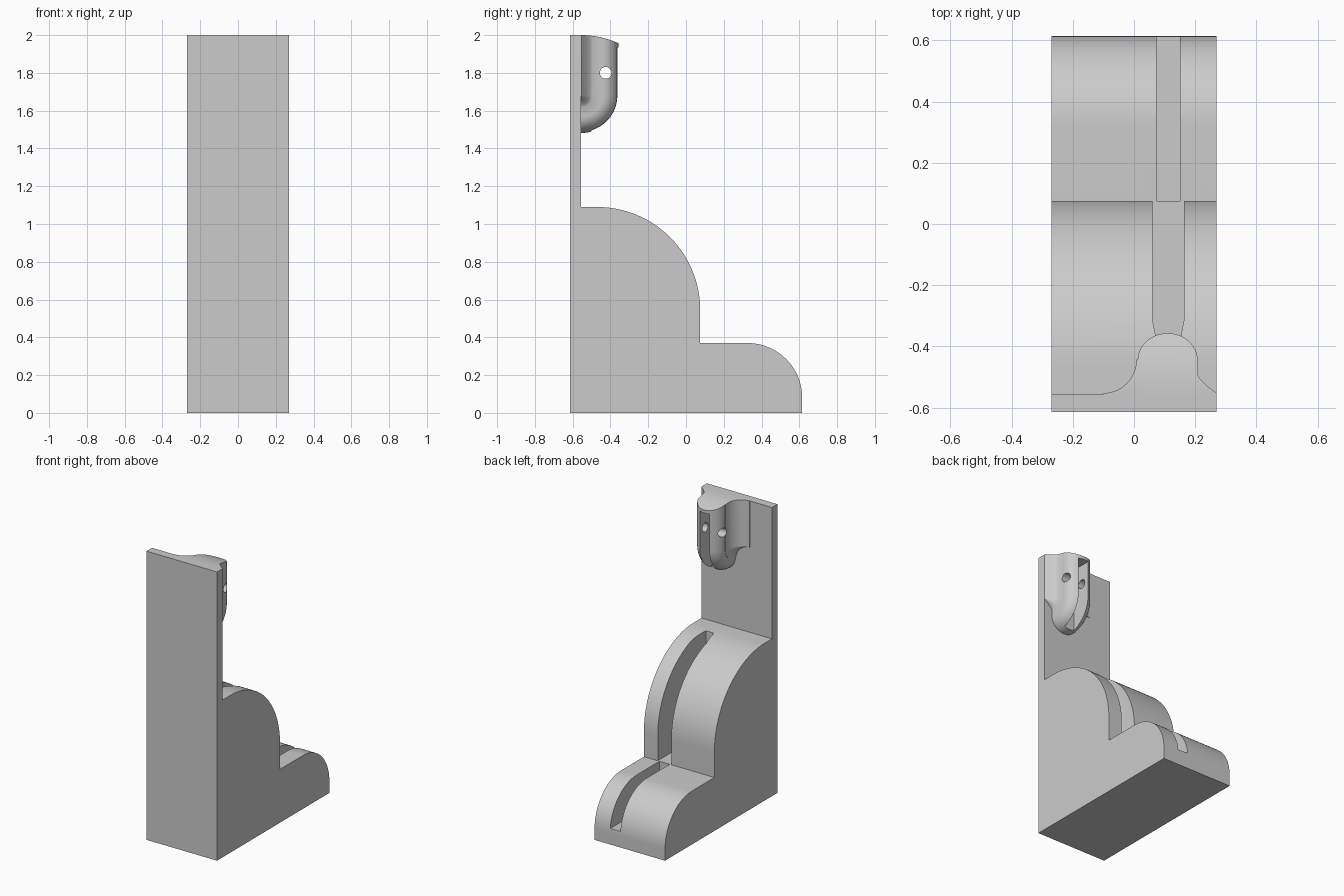
import bpy
import bmesh
from math import sin, cos, pi, radians

if "Cube" in bpy.data.objects:
    bpy.data.objects.remove(bpy.data.objects["Cube"])

grey = bpy.data.materials.new("plain grey")
grey.use_nodes = True
grey.diffuse_color = (0.6, 0.6, 0.6, 1)
grey.node_tree.nodes["Principled BSDF"].inputs["Base Color"].default_value = (0.6, 0.6, 0.6, 1)


def arc(cx, cy, r, start, end, n, ry=None):
    """Points on an arc, angles in degrees."""
    ry = r if ry is None else ry
    angles = [radians(start + (end - start) * i / n) for i in range(n + 1)]
    return [(cx + r * cos(a), cy + ry * sin(a)) for a in angles]


def loft(name, sections):
    """Closed solid through a row of matching point loops."""
    bm = bmesh.new()
    loops = [[bm.verts.new(p) for p in s] for s in sections]
    n = len(loops[0])
    for a, b in zip(loops, loops[1:]):
        for i in range(n):
            j = (i + 1) % n
            bm.faces.new((a[i], a[j], b[j], b[i]))
    bm.faces.new(loops[0][::-1])
    bm.faces.new(loops[-1])
    bmesh.ops.recalc_face_normals(bm, faces=bm.faces)
    mesh = bpy.data.meshes.new(name)
    bm.to_mesh(mesh)
    bm.free()
    mesh.materials.append(grey)
    obj = bpy.data.objects.new(name, mesh)
    bpy.context.collection.objects.link(obj)
    return obj


def side_extrude(name, profile, x0, x1):
    return loft(name, [[(x, y, z) for y, z in profile] for x in (x0, x1)])


def plan_extrude(name, profile, z0, z1):
    return loft(name, [[(x, y, z) for x, y in profile] for z in (z0, z1)])


def activate(obj):
    bpy.ops.object.select_all(action='DESELECT')
    obj.select_set(True)
    bpy.context.view_layer.objects.active = obj


def cut(obj, cutter):
    cutter.hide_render = True
    mod = obj.modifiers.new("cut", 'BOOLEAN')
    mod.operation = 'DIFFERENCE'
    mod.solver = 'EXACT'
    mod.object = cutter
    activate(obj)
    bpy.ops.object.modifier_apply(modifier=mod.name)
    bpy.data.objects.remove(cutter)


def smooth(obj):
    activate(obj)
    bpy.ops.object.shade_smooth_by_angle(angle=radians(30))


# Stepped body with its tall plate, drawn from the side
HALF, FRONT, WALL, BACK, STEP = 0.27, -0.615, -0.555, 0.615, 0.37
profile = [(FRONT, 0), (BACK, 0)]
profile += arc(0.325, 0.08, 0.29, 0, 90, 24)
profile += [(0.075, STEP)]
profile += arc(-0.47, 0.545, 0.545, 0, 90, 32)
profile += [(WALL, 1.09), (WALL, 2), (FRONT, 2)]
body = side_extrude("stepped_body", profile, -HALF, HALF)

# Deep slots with level floors, the upper one tapering toward the plate
MID = 0.112
upper = [(MID - 0.052, 0.2), (MID - 0.052, -0.31), (MID - 0.03, -0.42),
         (MID + 0.03, -0.42), (MID + 0.052, -0.31), (MID + 0.052, 0.2)]
cut(body, plan_extrude("upper_slot_cutter", upper, STEP, 1.3))
lower = [(MID - 0.039, 0.075), (MID + 0.039, 0.075), (MID + 0.039, 0.8), (MID - 0.039, 0.8)]
cut(body, plan_extrude("lower_slot_cutter", lower, 0.11, 0.6))
smooth(body)

# Lug plan: (x, reach from the wall), flared into the plate on both sides
plan = arc(-0.1, 0.112, 0.108, -90, 0, 14, 0.11)
plan += arc(0.11, 0.11, 0.098, 180, 0, 28, 0.088)
plan += [(0.21, 0.06), (0.217, 0.047), (0.24, 0.025), (HALF, 0.002)]

# Each section has a sloping crown and a bottom turned about the wall
TURN, INSIDE = 1.68, WALL - 0.01
sections = []
for x, reach in plan:
    d = max(reach, 0.002)
    loop = [(INSIDE, 2)]
    loop += [(WALL + d * k / 5, 2 - 1.1 * (d * k / 5) ** 2) for k in range(6)]
    loop += arc(WALL, TURN, d, 0, -90, 16)
    loop += [(INSIDE, TURN - d)]
    sections.append([(x, y, z) for y, z in loop])
lug = loft("rounded_lug", sections)

# Gap between the prongs and the cross pin hole
gap = [(MID - 0.038, -0.5), (MID + 0.038, -0.5), (MID + 0.038, -0.2), (MID - 0.038, -0.2)]
cut(lug, plan_extrude("gap_cutter", gap, 1.3, 1.935))
hole = arc(-0.425, 1.8, 0.031, 0, 360, 24)[:-1]
cut(lug, side_extrude("pin_hole_cutter", hole, -0.15, 0.4))
smooth(lug)
